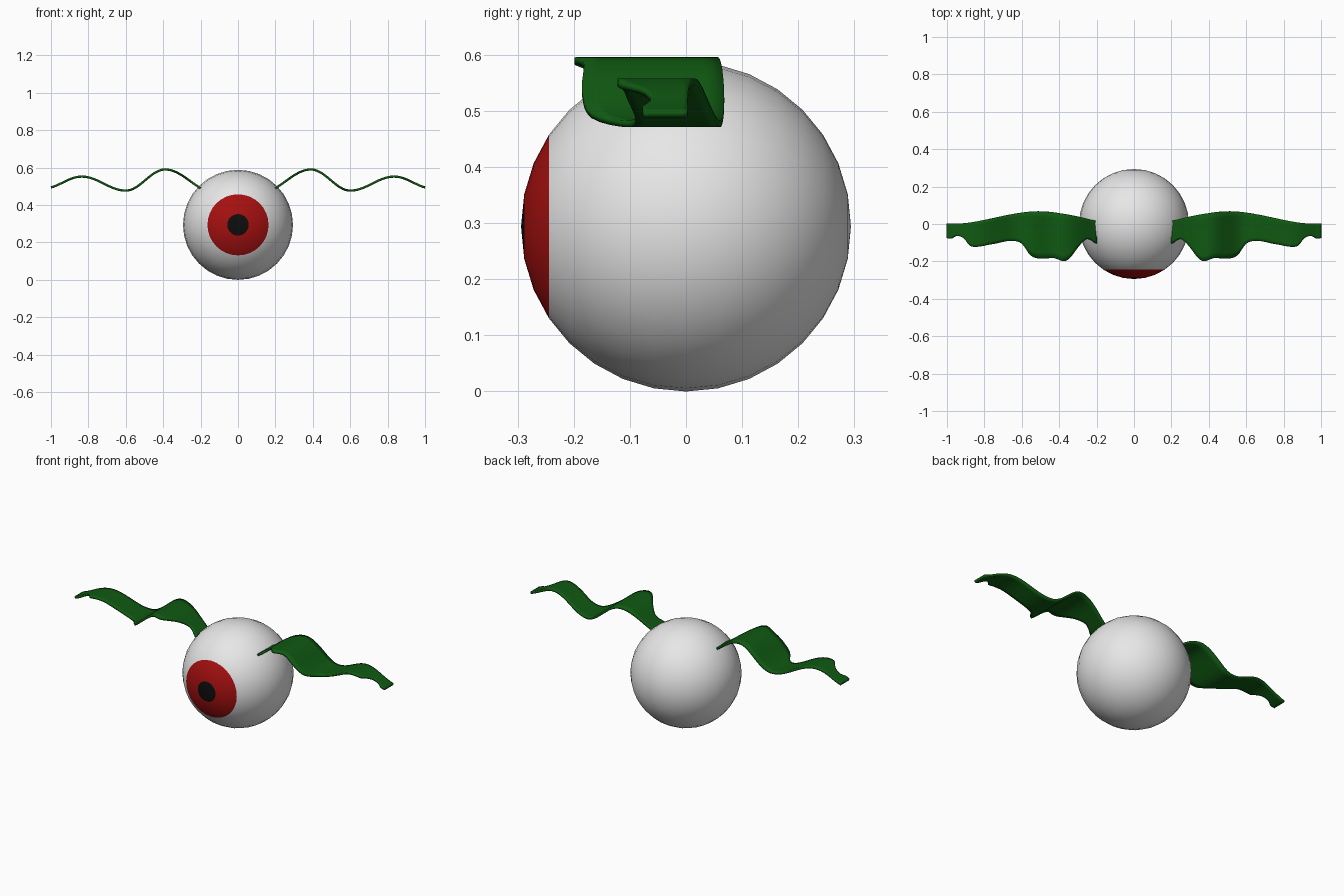
import bpy, bmesh, math
from mathutils import Matrix

if "Cube" in bpy.data.objects:
    bpy.data.objects.remove(bpy.data.objects["Cube"])


def material(name, rgb):
    mat = bpy.data.materials.new(name)
    mat.use_nodes = True
    mat.diffuse_color = (*rgb, 1)
    bsdf = mat.node_tree.nodes["Principled BSDF"]
    bsdf.inputs["Base Color"].default_value = (*rgb, 1)
    bsdf.inputs["Roughness"].default_value = 0.6
    return mat


white = material("eye white", (0.8, 0.8, 0.8))
red = material("iris red", (0.38, 0.005, 0.005))
black = material("pupil black", (0.004, 0.004, 0.004))
green = material("wing green", (0.005, 0.1, 0.006))


def add_object(name, bm, mats):
    mesh = bpy.data.meshes.new(name)
    bmesh.ops.recalc_face_normals(bm, faces=bm.faces)
    for f in bm.faces:
        f.smooth = True
    bm.to_mesh(mesh)
    bm.free()
    for m in mats:
        mesh.materials.append(m)
    obj = bpy.data.objects.new(name, mesh)
    bpy.context.collection.objects.link(obj)
    return obj


# Eyeball: poles along y, iris and pupil are the front rings
R = 0.294
bm = bmesh.new()
bmesh.ops.create_uvsphere(bm, u_segments=32, v_segments=16, radius=R,
                          matrix=Matrix.Rotation(math.pi / 2, 4, "X"))
for f in bm.faces:
    angle = math.degrees(math.acos(-f.calc_center_median().normalized().y))
    f.material_index = 2 if angle < 11.25 else 1 if angle < 33.75 else 0
bmesh.ops.translate(bm, verts=bm.verts, vec=(0, 0, R))
add_object("eyeball", bm, [white, red, black])


# Wing profiles: wave height, back edge and ragged front edge along x
WAVE = [(0.12, 0.465), (0.39, 0.59), (0.6, 0.477), (0.835, 0.552), (1.04, 0.488)]
BACK = [(0.2, 0.015), (0.35, 0.05), (0.5, 0.068), (0.62, 0.058), (0.8, 0.022),
        (0.9, 0.005), (1.0, 0.003)]
FRONT = [(0.2, -0.105), (0.25, -0.08), (0.29, -0.11), (0.36, -0.195), (0.43, -0.182),
         (0.5, -0.185), (0.55, -0.168), (0.6, -0.105), (0.66, -0.09), (0.76, -0.108),
         (0.87, -0.12), (0.91, -0.075), (0.95, -0.063), (0.975, -0.078), (1.0, -0.075)]


def ease(points, x):
    for (x0, v0), (x1, v1) in zip(points, points[1:]):
        if x <= x1:
            t = (x - x0) / (x1 - x0)
            return v0 + (v1 - v0) * (1 - math.cos(math.pi * t)) / 2
    return points[-1][1]


def smooth(points, x):
    # Catmull-Rom style interpolation
    n = len(points)
    slope = [(points[min(i + 1, n - 1)][1] - points[max(i - 1, 0)][1]) /
             (points[min(i + 1, n - 1)][0] - points[max(i - 1, 0)][0]) for i in range(n)]
    for i in range(n - 1):
        (x0, v0), (x1, v1) = points[i], points[i + 1]
        if x <= x1 + 1e-6:
            h = x1 - x0
            t = (x - x0) / h
            a, b = 2 * t**3 - 3 * t**2 + 1, t**3 - 2 * t**2 + t
            return a * v0 + b * h * slope[i] + (1 - a) * v1 + (t**3 - t**2) * h * slope[i + 1]
    return points[-1][1]


# Wings: a wavy sheet, thickened and mirrored
COLS, ROWS = 64, 8
bm = bmesh.new()
grid = []
for i in range(COLS + 1):
    x = 0.2 + 0.8 * i / COLS
    z, back, front = ease(WAVE, x), smooth(BACK, x), smooth(FRONT, x)
    grid.append([bm.verts.new((x, back + (front - back) * j / ROWS, z))
                 for j in range(ROWS + 1)])
for a, b in zip(grid, grid[1:]):
    for j in range(ROWS):
        bm.faces.new((a[j], a[j + 1], b[j + 1], b[j]))
wings = add_object("wings", bm, [green])
solid = wings.modifiers.new("thickness", "SOLIDIFY")
solid.thickness = 0.012
solid.offset = 0
wings.modifiers.new("mirror", "MIRROR").use_axis[0] = True
bpy.ops.object.select_all(action="DESELECT")
wings.select_set(True)
bpy.context.view_layer.objects.active = wings
bpy.ops.object.shade_smooth_by_angle(angle=math.radians(40))
